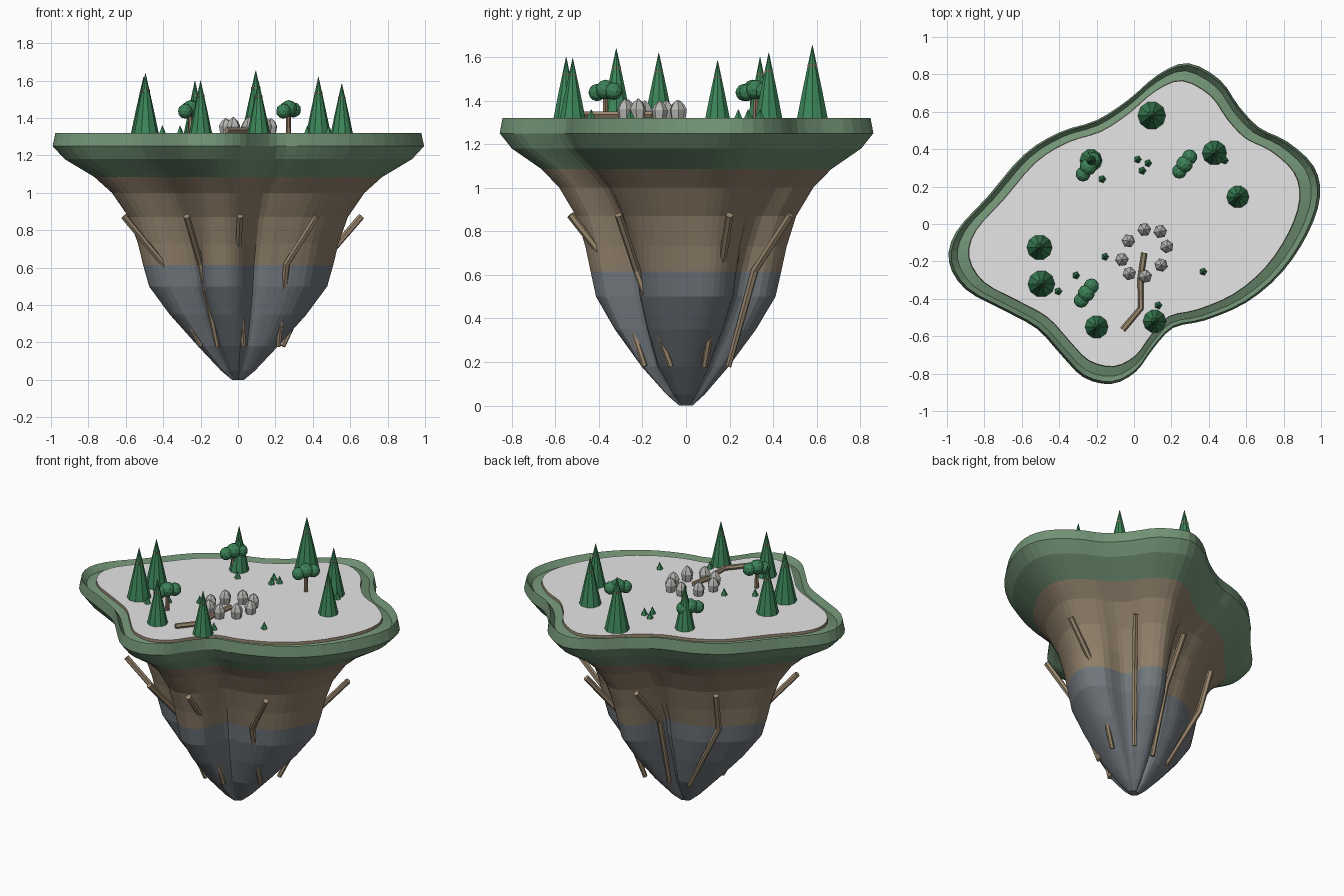
import bpy, bmesh, math, random
from mathutils import Vector

if "Cube" in bpy.data.objects:
    bpy.data.objects.remove(bpy.data.objects["Cube"])

random.seed(4)


def material(name, rgb):
    m = bpy.data.materials.new(name)
    m.diffuse_color = (*rgb, 1)
    m.use_nodes = True
    m.node_tree.nodes["Principled BSDF"].inputs["Base Color"].default_value = m.diffuse_color
    return m


GRASS = material("rim green", (0.17, 0.295, 0.18))
EARTH = material("earth brown", (0.28, 0.215, 0.145))
STONE = material("stone grey", (0.17, 0.19, 0.21))
FLOOR = material("pale ground", (0.79, 0.79, 0.79))
PINE = material("pine green", (0.045, 0.24, 0.10))
LEAF = material("leaf green", (0.045, 0.22, 0.095))
WOOD = material("wood brown", (0.27, 0.18, 0.11))
ROOT = material("root brown", (0.33, 0.25, 0.16))
ROCK = material("rock grey", (0.46, 0.46, 0.44))
GROUND = 1.315


def finish(name, bm, mats):
    bmesh.ops.recalc_face_normals(bm, faces=bm.faces[:])
    me = bpy.data.meshes.new(name)
    bm.to_mesh(me)
    bm.free()
    for m in mats:
        me.materials.append(m)
    ob = bpy.data.objects.new(name, me)
    bpy.context.collection.objects.link(ob)
    return ob


def loft(bm, rings, mats=None):
    """Skin a stack of closed rings and cap both ends."""
    loops = [[bm.verts.new(p) for p in r] for r in rings]
    n = len(loops[0])
    for k, (a, b) in enumerate(zip(loops, loops[1:])):
        for i in range(n):
            j = (i + 1) % n
            f = bm.faces.new((a[i], a[j], b[j], b[i]))
            f.material_index = mats[k] if mats else 0
    bm.faces.new(loops[0][::-1]).material_index = mats[0] if mats else 0
    bm.faces.new(loops[-1]).material_index = mats[-1] if mats else 0


def lathe(name, x, y, profile, sides, mat, turn=0.0):
    """Straight-sided round part from (radius, z) pairs."""
    bm = bmesh.new()
    rings = []
    for r, z in profile:
        rings.append([(x + r * math.cos(turn + 2 * math.pi * i / sides),
                       y + r * math.sin(turn + 2 * math.pi * i / sides), z)
                      for i in range(sides)])
    loft(bm, rings)
    return finish(name, bm, [mat])


def tube(name, pts, radii, sides=6):
    """Tapered branch along a bent path."""
    pts = [Vector(p) for p in pts]
    bm = bmesh.new()
    rings = []
    for i, p in enumerate(pts):
        d = (pts[min(i + 1, len(pts) - 1)] - pts[max(i - 1, 0)]).normalized()
        ref = Vector((0, 0, 1)) if abs(d.z) < 0.5 else Vector((-p.y, p.x, 0)).normalized()
        u = d.cross(ref).normalized()
        v = d.cross(u)
        rings.append([p + radii[i] * (u * math.cos(a) + v * math.sin(a))
                      for a in (2 * math.pi * k / sides for k in range(sides))])
    loft(bm, rings)
    return finish(name, bm, [ROOT])


# Island outline, smoothed between control points
CTRL = [(0.995, 0.15), (0.96, 0.31), (0.82, 0.44), (0.67, 0.515), (0.56, 0.63),
        (0.46, 0.77), (0.29, 0.86), (0.13, 0.80), (-0.03, 0.665), (-0.20, 0.555),
        (-0.40, 0.49), (-0.59, 0.37), (-0.78, 0.15), (-0.95, -0.04), (-0.99, -0.20),
        (-0.90, -0.35), (-0.70, -0.46), (-0.52, -0.56), (-0.39, -0.70), (-0.27, -0.82),
        (-0.12, -0.855), (0.01, -0.79), (0.10, -0.67), (0.21, -0.555), (0.38, -0.515),
        (0.60, -0.42), (0.79, -0.26), (0.93, -0.05)]
outline = []
for i in range(len(CTRL)):
    p0, p1, p2, p3 = (Vector(CTRL[(i + k - 1) % len(CTRL)]) for k in range(4))
    for t in (0, 1 / 3, 2 / 3):
        outline.append(0.5 * (2 * p1 + (p2 - p0) * t + (2 * p0 - 5 * p1 + 4 * p2 - p3) * t * t
                              + (3 * p1 - p0 - 3 * p2 + p3) * t ** 3))
N = len(outline)
WIN = 10
notch = []          # how far each point dips below its neighbourhood
for i, p in enumerate(outline):
    avg = sum(outline[(i + k) % N].length for k in range(-WIN, WIN + 1)) / (2 * WIN + 1)
    dip = 1.2 * min(p.length / avg - 1, 0)
    ang = math.degrees(math.atan2(p.y, p.x))
    for centre, depth, width in ((92, 0.27, 11), (47, 0.09, 10)):
        dip -= depth * math.exp(-((ang - centre) / width) ** 2)
    notch.append(dip)


def island_ring(s, z, groove, rounding):
    """Outline scaled by s, with deeper grooves and a rounder plan lower down."""
    ring = []
    for p, d in zip(outline, notch):
        r = s * (p.length * (1 - rounding) + 0.9 * rounding) * (1 + groove * d)
        q = p.normalized() * r
        ring.append((q.x, q.y, z))
    return ring


# Island body: scale, height, groove depth, roundness, material of the band above
ROWS = [(0.035, 0.0, 1.0, 0.8, 2), (0.10, 0.05, 1.1, 0.8, 2), (0.232, 0.18, 1.1, 0.7, 2),
        (0.378, 0.35, 1.1, 0.25, 2), (0.482, 0.50, 1.0, 0.05, 2), (0.512, 0.615, 0.9, 0, 1),
        (0.54, 0.73, 0.65, 0, 1), (0.59, 0.87, 0.4, 0, 1), (0.68, 1.0, 0.2, 0, 1),
        (0.775, 1.085, 0, 0, 0), (0.935, 1.18, 0, 0, 0), (1.0, 1.25, 0, 0, 0),
        (0.985, 1.32, 0, 0, 0), (0.952, 1.283, 0, 0, 0), (0.893, 1.298, 0, 0, 1),
        (0.89, GROUND, 0, 0, 3)]
bm = bmesh.new()
loft(bm, [island_ring(*row[:4]) for row in ROWS], [row[4] for row in ROWS])
island = finish("island", bm, [GRASS, EARTH, STONE, FLOOR])

# Conifers: a tall cone whose trunk just shows near the tip
for x, y, r, top in [(0.095, 0.58, 0.075, 1.655), (0.43, 0.38, 0.066, 1.62),
                     (0.555, 0.145, 0.06, 1.585), (-0.505, -0.125, 0.068, 1.62),
                     (-0.495, -0.32, 0.072, 1.64), (-0.2, -0.55, 0.062, 1.60),
                     (0.11, -0.52, 0.062, 1.595), (-0.23, 0.34, 0.06, 1.60)]:
    h = top - GROUND
    lathe("conifer", x, y, [(r, GROUND), (r * 0.62, GROUND + h * 0.40),
                            (r * 0.28, GROUND + h * 0.74), (0.001, top)], 10, PINE)
    lathe("conifer_trunk", x, y, [(r * 0.33, GROUND), (r * 0.33, GROUND + h * 0.735)], 6, WOOD)

# Round trees: thin trunk with overlapping leafy balls
for x, y in [(0.27, 0.32), (-0.245, 0.305), (-0.255, -0.37)]:
    lathe("round_tree_trunk", x, y, [(0.014, GROUND), (0.012, 1.43)], 6, WOOD)
    bm = bmesh.new()
    for dx, dy, z, r in [(-0.027, -0.038, 1.437, 0.04), (0, 0, 1.45, 0.046),
                         (0.027, 0.038, 1.443, 0.041)]:
        ball = bmesh.ops.create_icosphere(bm, subdivisions=2, radius=r)
        bmesh.ops.translate(bm, verts=ball["verts"], vec=(x + dx, y + dy, z))
    finish("round_tree_crown", bm, [LEAF])

# Small shrubs
for x, y in [(0.02, 0.345), (0.075, 0.325), (0.045, 0.285), (-0.17, 0.24), (0.485, 0.34),
             (-0.155, -0.175), (-0.31, -0.275), (-0.405, -0.36), (0.37, -0.255),
             (0.13, -0.435)]:
    lathe("shrub", x, y, [(0.021, GROUND), (0.001, GROUND + 0.045)], 5, PINE)

# Ring of pointed stones
for x, y in [(0.055, -0.03), (0.14, -0.04), (0.175, -0.12), (0.145, -0.22),
             (0.06, -0.28), (-0.025, -0.265), (-0.065, -0.19), (-0.03, -0.09)]:
    h = random.uniform(0.083, 0.095)
    lathe("standing_stone", x, y, [(0.029, GROUND - 0.005), (0.037, GROUND + h * 0.5),
                                   (0.025, GROUND + h * 0.78), (0.003, GROUND + h)],
          6, ROCK, random.random())

# Fallen branch
tube("fallen_branch", [(0.055, -0.155, 1.337), (0.035, -0.29, 1.335), (0.037, -0.45, 1.335),
                       (-0.06, -0.565, 1.335)], [0.016] * 4)

# Roots hanging down the sides: top, middle and end in plan
for top, mid, end in [((0.66, 0.2), (0.44, 0.16), (0.24, 0.085)),
                      ((0.39, 0.48), (0.26, 0.315), (0.16, 0.195)),
                      ((0.02, 0.487), (-0.01, 0.285), (0.0, 0.17)),
                      ((-0.39, 0.246), (-0.36, 0.175), (-0.13, 0.15)),
                      ((-0.61, -0.285), (-0.40, -0.20), (-0.20, -0.09)),
                      ((-0.275, -0.53), (-0.20, -0.32), (-0.11, -0.18)),
                      ((0.01, -0.53), (0.0, -0.33), (0.03, -0.19)),
                      ((0.42, -0.31), (0.26, -0.225), (0.215, -0.07))]:
    tube("root", [(*top, 0.875), (*mid, 0.62), (*end, 0.18)], [0.018, 0.018, 0.014])
